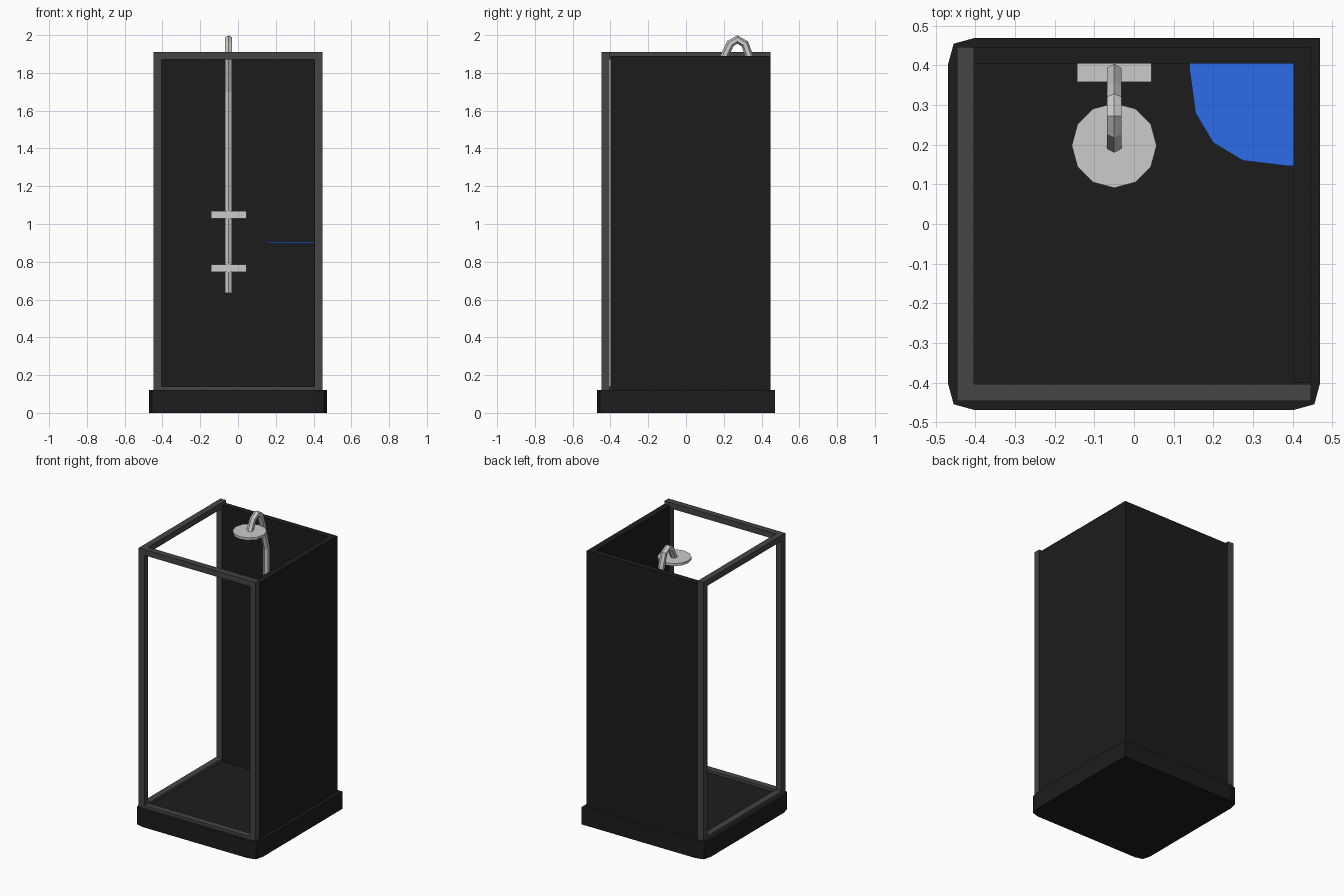
import bpy, math
from mathutils import Vector

if "Cube" in bpy.data.objects:
    bpy.data.objects.remove(bpy.data.objects["Cube"])


def material(name, rgb):
    m = bpy.data.materials.new(name)
    m.diffuse_color = (*rgb, 1)
    m.use_nodes = True
    m.node_tree.nodes["Principled BSDF"].inputs["Base Color"].default_value = m.diffuse_color
    return m


BLACK = material("black", (0.012, 0.012, 0.012))
DARK = material("dark_grey", (0.06, 0.06, 0.06))
BLUE = material("blue", (0.027, 0.15, 0.8))


def mesh(name, verts, faces, mat=None):
    me = bpy.data.meshes.new(name)
    me.from_pydata(verts, [], faces)
    if mat:
        me.materials.append(mat)
    ob = bpy.data.objects.new(name, me)
    bpy.context.collection.objects.link(ob)
    return ob


def prism(name, outline, z0, z1, mat=None):
    """Extrude a counter-clockwise xy outline from z0 to z1."""
    n = len(outline)
    verts = [(x, y, z) for z in (z0, z1) for x, y in outline]
    sides = [(i, (i + 1) % n, (i + 1) % n + n, i + n) for i in range(n)]
    caps = [tuple(reversed(range(n))), tuple(range(n, 2 * n))]
    return mesh(name, verts, sides + caps, mat)


def box(name, x0, x1, y0, y1, z0, z1, mat=None):
    return prism(name, [(x0, y0), (x1, y0), (x1, y1), (x0, y1)], z0, z1, mat)


def tube(name, path, radius, sides):
    """Sweep a polygon along a path lying in a yz plane."""
    path = [Vector(p) for p in path]
    side = Vector((1, 0, 0))
    verts, faces, n = [], [], sides
    for i, p in enumerate(path):
        a = (p - path[max(i - 1, 0)]).normalized()
        b = (path[min(i + 1, len(path) - 1)] - p).normalized()
        out = side.cross((a + b).normalized())
        for k in range(n):
            t = math.tau * k / n
            verts.append(p + radius * (math.cos(t) * out + math.sin(t) * side))
    for i in range(len(path) - 1):
        for k in range(n):
            j = (k + 1) % n
            faces.append((i * n + k, i * n + n + k, i * n + n + j, i * n + j))
    last = (len(path) - 1) * n
    faces += [tuple(range(n)), tuple(reversed(range(last, last + n)))]
    return mesh(name, verts, faces)


# Shower tray: three softened corners, square where the walls meet
E, C, D = 0.47, 0.40, 0.455
prism("shower_tray", [(-E, -C), (-D, -D), (-C, -E), (C, -E), (D, -D), (E, -C),
                      (E, E), (-C, E), (-D, D), (-E, C)], 0, 0.12, BLACK)

# Solid walls
box("back_wall", -0.405, 0.447, 0.405, 0.447, 0.12, 1.89, BLACK)
box("right_wall", 0.402, 0.447, -0.40, 0.405, 0.12, 1.89, BLACK)

# Open door frames: three posts, with bars between them at top and bottom
O, I = 0.447, 0.404
for name, x, y in (("front_left_post", -O, -O), ("front_right_post", I, -O),
                   ("back_left_post", -O, I)):
    box(name, x, x + O - I, y, y + O - I, 0.12, 1.91, DARK)
for level, z0, z1 in (("bottom", 0.12, 0.14), ("top", 1.87, 1.91)):
    box("front_" + level + "_bar", -I, I, -O, -I, z0, z1, DARK)
    box("left_" + level + "_bar", -O, -I, -I, I, z0, z1, DARK)

# Shower pipe, hooked over at the top
X = -0.05
tube("shower_pipe", [(X, 0.383, 0.635), (X, 0.383, 1.70), (X, 0.337, 1.88),
                     (X, 0.312, 1.953), (X, 0.272, 1.977), (X, 0.235, 1.955),
                     (X, 0.20, 1.882)], 0.0215, 6)

# Twelve-sided shower head
prism("shower_head", [(X + 0.107 * math.cos(math.tau * k / 12),
                       0.198 + 0.107 * math.sin(math.tau * k / 12))
                      for k in range(12)], 1.871, 1.888)

# Two mixer bars on the back wall
for name, z in (("lower_mixer", 0.745), ("upper_mixer", 1.03)):
    box(name, X - 0.094, X + 0.094, 0.358, 0.405, z, z + 0.04)

# Corner shelf
prism("corner_shelf", [(0.402, 0.405), (0.14, 0.405), (0.14, 0.39), (0.155, 0.28),
                       (0.20, 0.205), (0.275, 0.16), (0.39, 0.146), (0.402, 0.146)],
      0.896, 0.904, BLUE)
